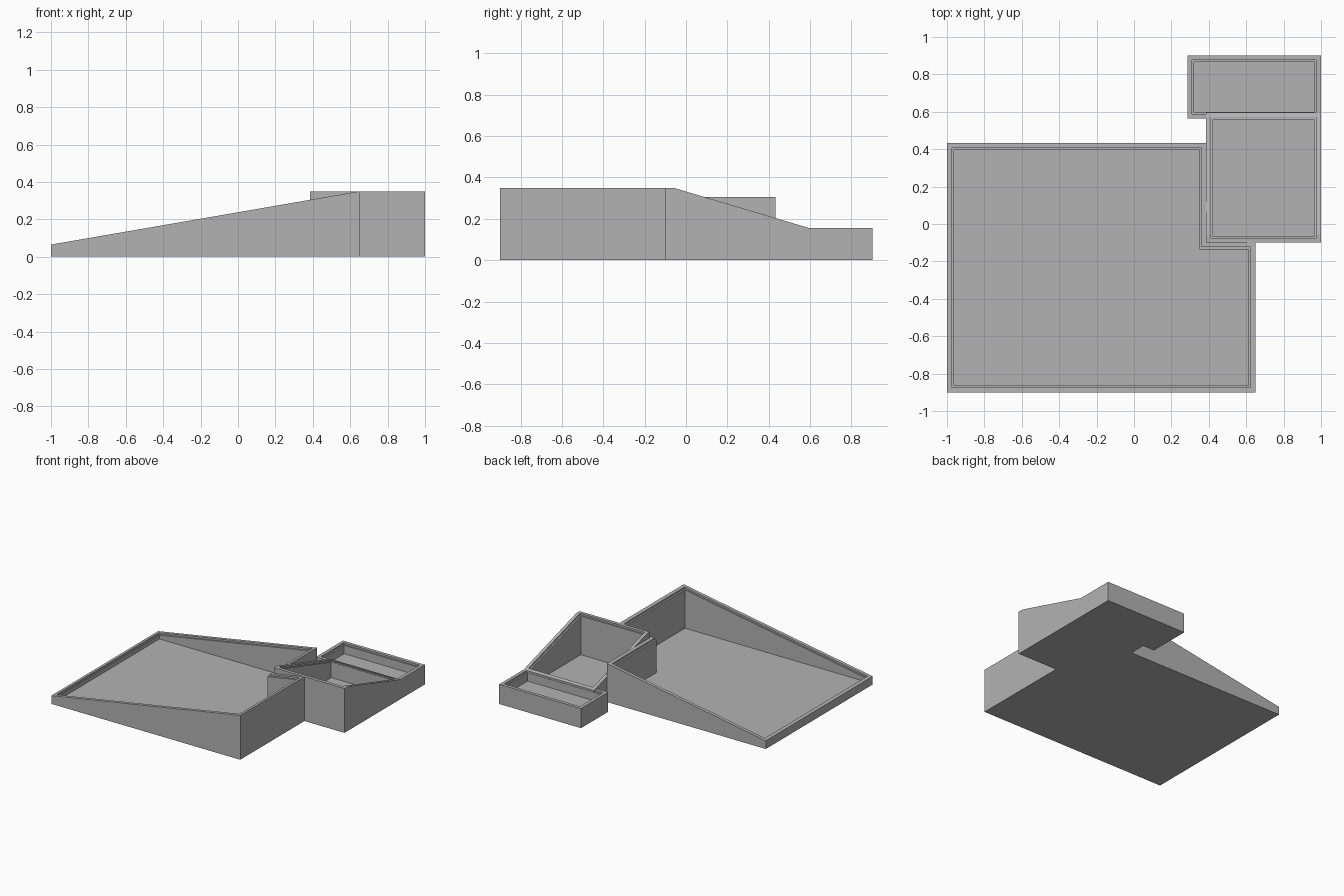
import bpy
import bmesh
from mathutils import Vector

cube = bpy.data.objects.get("Cube")
if cube:
    bpy.data.objects.remove(cube, do_unlink=True)

# Single matte grey for every part
grey = bpy.data.materials.new("plain_grey")
grey.use_nodes = True
grey.diffuse_color = (0.45, 0.45, 0.45, 1)
grey.node_tree.nodes["Principled BSDF"].inputs["Base Color"].default_value = (0.45, 0.45, 0.45, 1)

RIM, LEDGE, DROP = 0.026, 0.037, 0.014


def inset(outline, d):
    """Move every wall of a right-angled, counter-clockwise outline inward."""
    pts = [Vector(p) for p in outline]
    result = []
    for i, p in enumerate(pts):
        a = (p - pts[i - 1]).normalized()
        b = (pts[(i + 1) % len(pts)] - p).normalized()
        na, nb = Vector((-a.y, a.x)), Vector((-b.y, b.x))
        shift = na if na.dot(nb) > 0.9 else na + nb
        result.append(p + shift * d)
    return result


def tray(name, outline, height, floor):
    """Open tray with a sloped rim, a small inner ledge and a flat floor."""
    bm = bmesh.new()

    def ring(d, z):
        return [bm.verts.new((p.x, p.y, z(p))) for p in inset(outline, d)]

    rings = [
        ring(0, lambda p: 0),
        ring(0, height),
        ring(RIM, height),
        ring(RIM, lambda p: height(p) - DROP),
        ring(LEDGE, lambda p: height(p) - DROP),
        ring(LEDGE, lambda p: floor),
    ]
    n = len(outline)
    for low, high in zip(rings, rings[1:]):
        for i in range(n):
            j = (i + 1) % n
            bm.faces.new((low[i], low[j], high[j], high[i]))
    bm.faces.new(rings[0][::-1])
    bm.faces.new(rings[-1])
    bmesh.ops.recalc_face_normals(bm, faces=bm.faces)
    mesh = bpy.data.meshes.new(name)
    bm.to_mesh(mesh)
    bm.free()
    mesh.materials.append(grey)
    obj = bpy.data.objects.new(name, mesh)
    bpy.context.collection.objects.link(obj)
    return obj


# Large tray: notched plan, rising from left to right
tray("large_tray",
     [(-1, -0.9), (0.65, -0.9), (0.65, -0.098), (0.387, -0.098), (0.387, 0.433), (-1, 0.433)],
     lambda p: 0.065 + (p.x + 1) * 0.285 / 1.65, 0.027)

# Middle tray: level at the front, sloping down to the back
BREAK, BACK = -0.06, 0.597
tray("middle_tray",
     [(0.385, -0.1), (1, -0.1), (1, BREAK), (1, BACK), (0.385, BACK), (0.385, BREAK)],
     lambda p: 0.35 - max(0, p.y - BREAK) * 0.195 / (BACK - BREAK), 0.03)

# Small tray: level and shallow, behind the middle one
tray("small_tray",
     [(0.285, 0.563), (1, 0.563), (1, 0.902), (0.285, 0.902)],
     lambda p: 0.155, 0.075)
